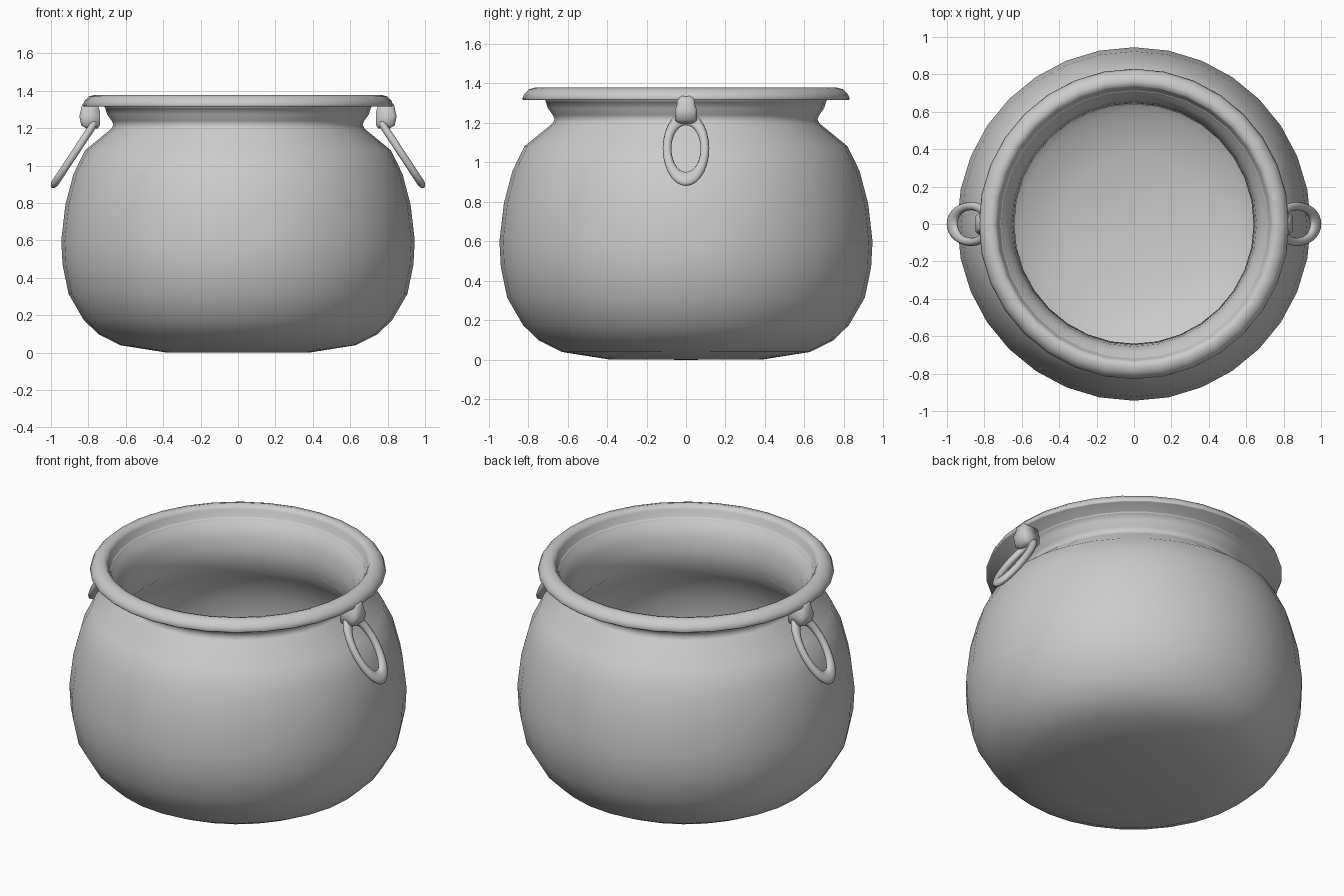
import bpy, bmesh, math
from mathutils import Vector

if "Cube" in bpy.data.objects:
    bpy.data.objects.remove(bpy.data.objects["Cube"])


def finish(bm, name, angle=100):
    bmesh.ops.recalc_face_normals(bm, faces=bm.faces)
    mesh = bpy.data.meshes.new(name)
    bm.to_mesh(mesh)
    bm.free()
    ob = bpy.data.objects.new(name, mesh)
    bpy.context.collection.objects.link(ob)
    bpy.ops.object.select_all(action='DESELECT')
    ob.select_set(True)
    bpy.context.view_layer.objects.active = ob
    bpy.ops.object.shade_smooth_by_angle(angle=math.radians(angle))
    return ob


def lathe(profile, name, steps=32):
    bm = bmesh.new()
    verts = [bm.verts.new((r, 0, z)) for r, z in profile]
    edges = [bm.edges.new(p) for p in zip(verts, verts[1:])]
    bmesh.ops.spin(bm, geom=verts + edges, cent=(0, 0, 0), axis=(0, 0, 1),
                   angle=math.tau, steps=steps, use_duplicate=False)
    bmesh.ops.remove_doubles(bm, verts=bm.verts, dist=0.0005)
    return finish(bm, name)


# Pot: outer wall, rolled rim, then inner neck and bowl down to the floor
outer = [(0, 0), (0.39, 0.002), (0.63, 0.04), (0.745, 0.098), (0.825, 0.175),
         (0.906, 0.315), (0.938, 0.47), (0.945, 0.6), (0.923, 0.79),
         (0.88, 0.955), (0.818, 1.082), (0.677, 1.197), (0.666, 1.218),
         (0.675, 1.24), (0.7, 1.275), (0.712, 1.315)]
rim = [(0.825, 1.315), (0.83, 1.322), (0.82, 1.347), (0.797, 1.37),
       (0.765, 1.379), (0.74, 1.372), (0.73, 1.355)]
inner = [(0.722, 1.325), (0.7, 1.295), (0.682, 1.275), (0.655, 1.22),
         (0.646, 1.15), (0.64, 1.04), (0.72, 0.95), (0.79, 0.79),
         (0.81, 0.6), (0.775, 0.36), (0.7, 0.25), (0.6, 0.175),
         (0.38, 0.11), (0, 0.08)]
lathe(outer + rim + inner, "pot")


def lug(side, name):
    # Rounded block lofted from (z, inner x, outer x, half width)
    levels = [(1.198, 0.75, 0.81, 0.042), (1.215, 0.738, 0.838, 0.055),
              (1.265, 0.738, 0.848, 0.056), (1.29, 0.738, 0.842, 0.047),
              (1.325, 0.75, 0.834, 0.044), (1.337, 0.77, 0.822, 0.036)]
    bm = bmesh.new()
    rings = []
    for z, a, b, w in levels:
        c = 0.016
        pts = [(a, -w), (b - c, -w), (b, -w + c), (b, w - c), (b - c, w), (a, w)]
        rings.append([bm.verts.new((side * x, y, z)) for x, y in pts])
    for lo, hi in zip(rings, rings[1:]):
        for i in range(6):
            j = (i + 1) % 6
            bm.faces.new((lo[i], lo[j], hi[j], hi[i]))
    bm.faces.new(rings[0])
    bm.faces.new(rings[-1])
    finish(bm, name)


def ring(side, name, n=28, m=10):
    # Torus stretched along its hanging direction, swung outward
    along = Vector((side * 0.55, 0, -0.835)).normalized()
    across = Vector((0, 1, 0))
    normal = along.cross(across)
    centre = Vector((side * 0.871, 0, 1.07))
    bm = bmesh.new()
    loops = []
    for i in range(n):
        t = math.tau * i / n
        loop = []
        for k in range(m):
            p = math.tau * k / m
            r = 0.096 + 0.022 * math.cos(p)
            loop.append(bm.verts.new(centre + along * (1.92 * r * math.cos(t))
                                     + across * (r * math.sin(t))
                                     + normal * (0.021 * math.sin(p))))
        loops.append(loop)
    for i in range(n):
        a, b = loops[i], loops[(i + 1) % n]
        for k in range(m):
            q = (k + 1) % m
            bm.faces.new((a[k], a[q], b[q], b[k]))
    finish(bm, name)


# Handles on both sides
for side, label in ((-1, "left"), (1, "right")):
    lug(side, label + "_handle_lug")
    ring(side, label + "_handle_ring")
